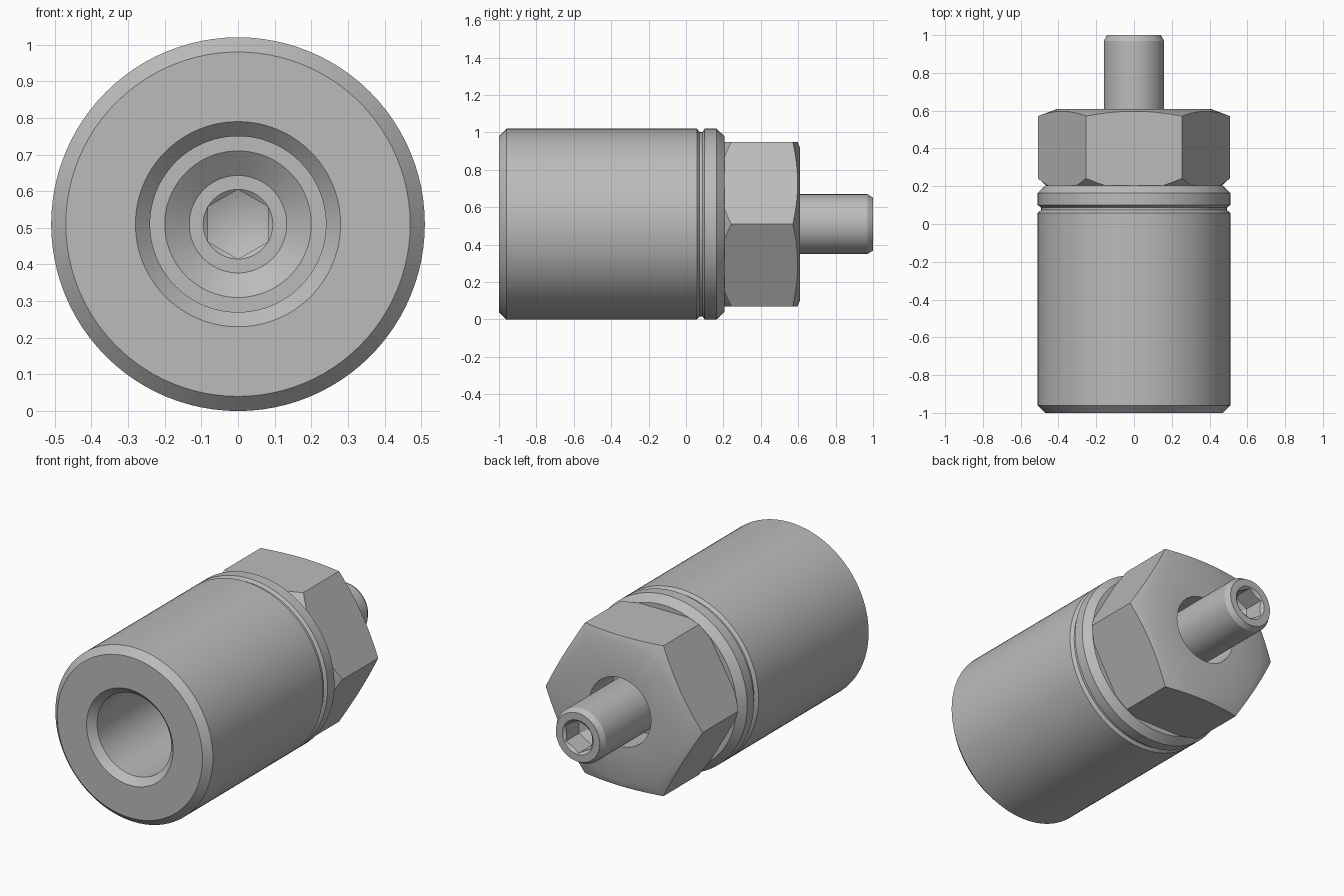
import bpy, bmesh
from math import pi
from mathutils import Matrix

cube = bpy.data.objects.get("Cube")
if cube:
    bpy.data.objects.remove(cube, do_unlink=True)

AXIS_Z = 0.51

steel = bpy.data.materials.new("grey steel")
steel.use_nodes = True
colour = (0.5, 0.5, 0.5, 1)
steel.diffuse_color = colour
steel.node_tree.nodes["Principled BSDF"].inputs["Base Color"].default_value = colour


def lathe(name, profile, sides=96, turn=0):
    """Spin (y, radius) points round the long axis."""
    bm = bmesh.new()
    verts = [bm.verts.new((r, y, 0)) for y, r in profile]
    edges = [bm.edges.new(pair) for pair in zip(verts, verts[1:])]
    bmesh.ops.spin(bm, geom=verts + edges, cent=(0, 0, 0), axis=(0, 1, 0),
                   angle=2 * pi, steps=sides)
    bmesh.ops.remove_doubles(bm, verts=bm.verts, dist=1e-5)
    bmesh.ops.recalc_face_normals(bm, faces=bm.faces)
    bmesh.ops.rotate(bm, verts=bm.verts, matrix=Matrix.Rotation(turn, 3, "Y"))
    mesh = bpy.data.meshes.new(name)
    bm.to_mesh(mesh)
    bm.free()
    mesh.materials.append(steel)
    obj = bpy.data.objects.new(name, mesh)
    obj.location.z = AXIS_Z
    bpy.context.collection.objects.link(obj)
    return obj


def select(obj):
    bpy.ops.object.select_all(action="DESELECT")
    obj.select_set(True)
    bpy.context.view_layer.objects.active = obj


def combine(obj, tool, operation):
    bpy.context.view_layer.update()
    mod = obj.modifiers.new("cut", "BOOLEAN")
    mod.operation, mod.object, mod.solver = operation, tool, "EXACT"
    select(obj)
    bpy.ops.object.modifier_apply(modifier=mod.name)
    bpy.data.objects.remove(tool, do_unlink=True)


def socket(obj, mouth, depth):
    """Hexagonal key socket with a drilled cone at its end."""
    tool = lathe("socket_cutter", [(mouth, 0), (mouth, 0.095), (mouth + depth, 0.095),
                                   (mouth + depth * 1.4, 0)], 6, pi / 6)
    combine(obj, tool, "DIFFERENCE")


# Cylindrical body with grooved collar and stepped bore
body = lathe("body", [
    (0.06, 0), (0.06, 0.082), (0.05, 0.095), (0.05, 0.133),
    (0, 0.2), (0, 0.24), (-0.96, 0.24), (-1, 0.28),
    (-1, 0.47), (-0.96, 0.51), (0.058, 0.51), (0.073, 0.493),
    (0.088, 0.493), (0.1, 0.51), (0.163, 0.51), (0.205, 0.47), (0.205, 0)])
socket(body, 0.04, 0.1)

# Chamfered hexagonal nut with a clearance hole
nut = lathe("hex_nut", [(0.2, 0), (0.2, 0.508), (0.61, 0.508), (0.61, 0)], 6)
envelope = lathe("nut_envelope", [
    (0.19, 0), (0.19, 0.45), (0.245, 0.511), (0.57, 0.511), (0.61, 0.405),
    (0.61, 0.2), (0.4, 0.2), (0.4, 0)])
combine(nut, envelope, "INTERSECT")

# Threaded rod end
rod = lathe("rod", [
    (0.38, 0), (0.38, 0.16), (0.97, 0.16), (1, 0.142),
    (1, 0.1), (0.985, 0.082), (0.985, 0)])
socket(rod, 1.01, -0.14)

for part in (body, nut, rod):
    select(part)
    bpy.ops.object.shade_smooth_by_angle(angle=pi / 6)
